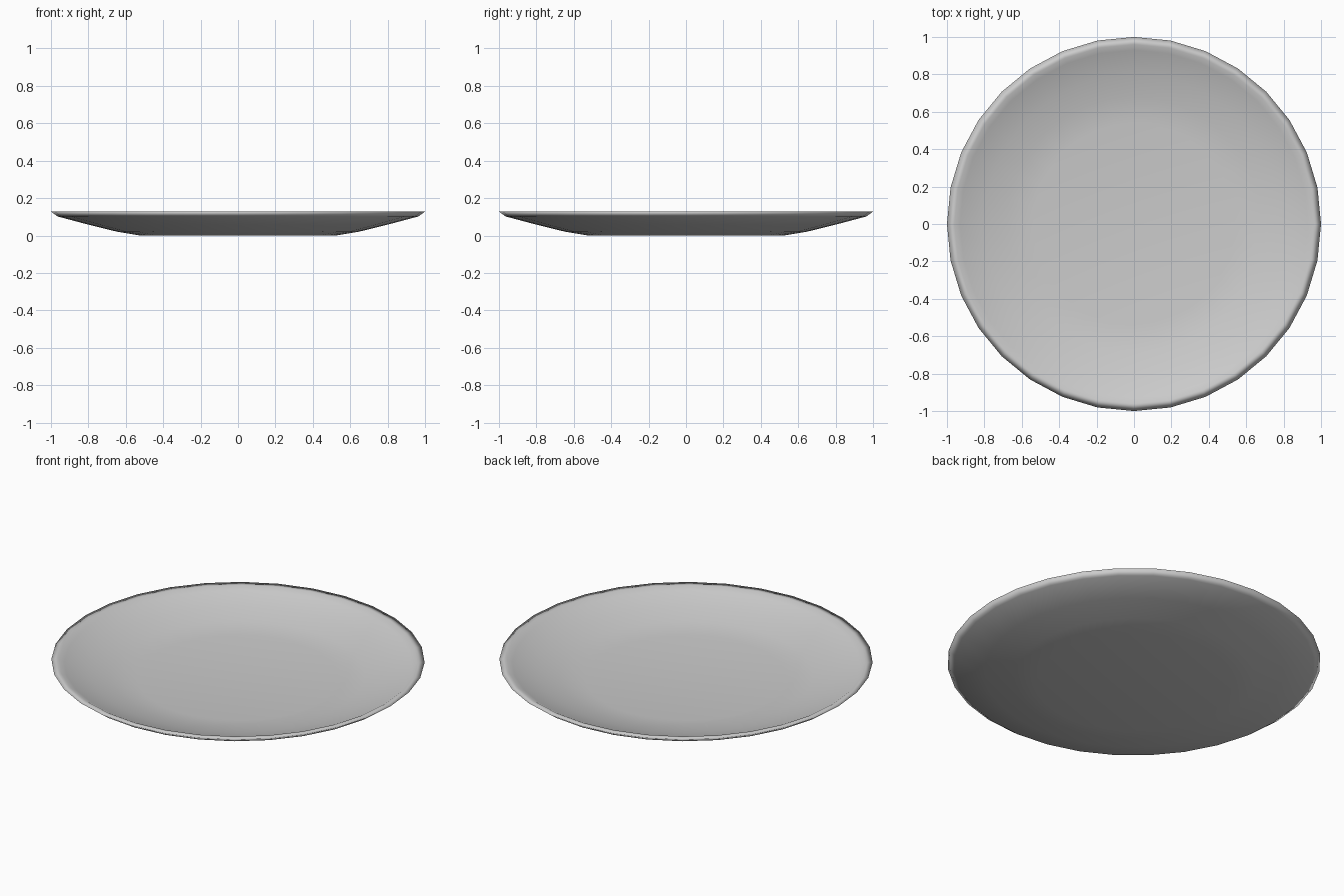
import bpy, bmesh, math

if "Cube" in bpy.data.objects:
    bpy.data.objects.remove(bpy.data.objects["Cube"])

# Plate cross-section (radius, height): underside, lip, then inner dish
profile = [
    (0.525, 0.0), (0.645, 0.02), (0.80, 0.058), (0.965, 0.102),
    (1.0, 0.128), (0.96, 0.128), (0.93, 0.112),
    (0.80, 0.076), (0.68, 0.042), (0.54, 0.025),
]
SIDES = 32

bm = bmesh.new()
rings = [[bm.verts.new((r * math.cos(2 * math.pi * i / SIDES),
                        r * math.sin(2 * math.pi * i / SIDES), z))
          for i in range(SIDES)] for r, z in profile]

# Walls between rings
for a, b in zip(rings, rings[1:]):
    for i in range(SIDES):
        j = (i + 1) % SIDES
        bm.faces.new((a[i], a[j], b[j], b[i]))

# Flat base and flat dish floor
bm.faces.new(rings[0][::-1])
bm.faces.new(rings[-1])
bmesh.ops.recalc_face_normals(bm, faces=bm.faces[:])
for f in bm.faces:
    f.smooth = True

mesh = bpy.data.meshes.new("plate")
bm.to_mesh(mesh)
bm.free()
plate = bpy.data.objects.new("plate", mesh)
bpy.context.collection.objects.link(plate)
